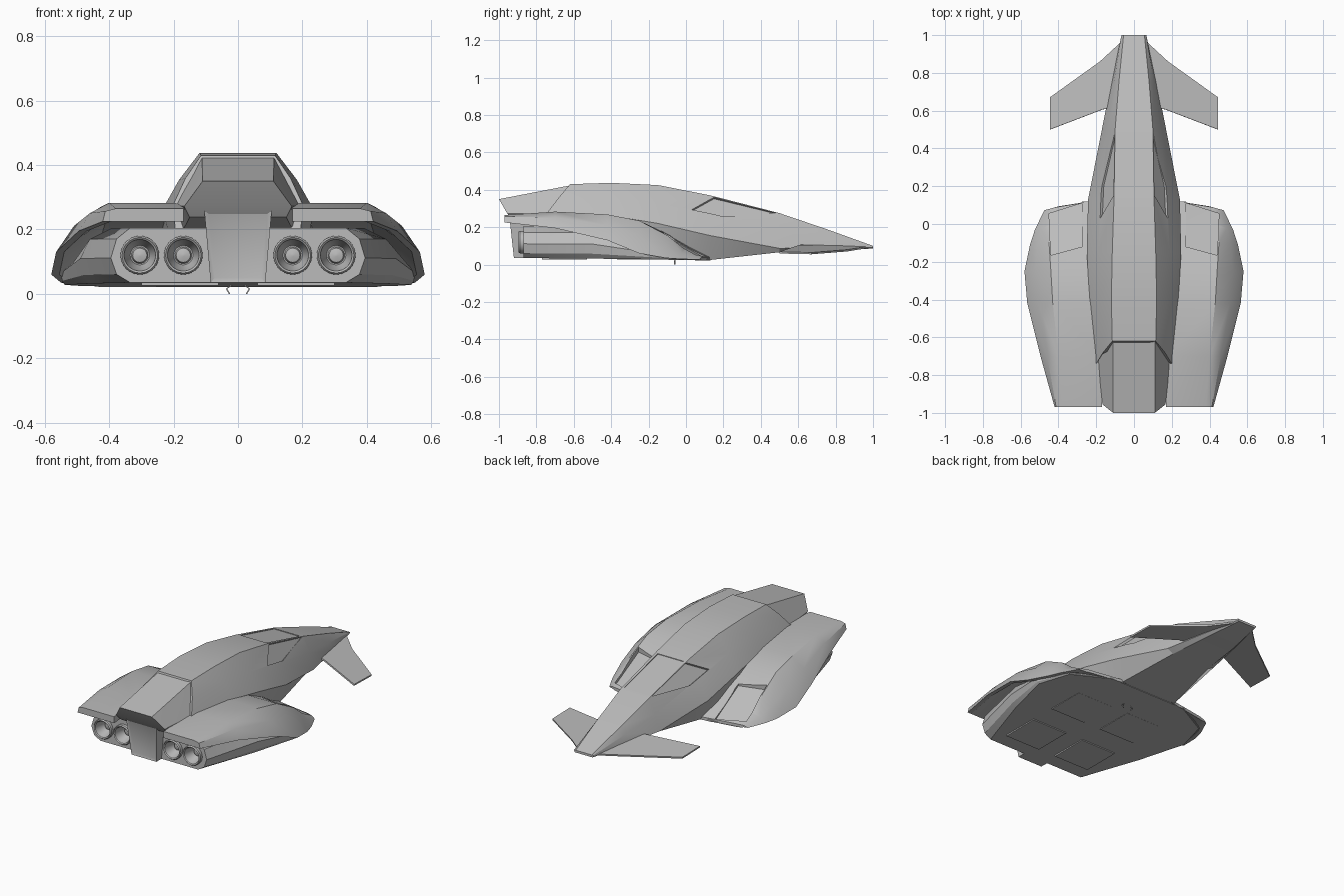
import bpy, bmesh, math
from mathutils import Vector

cube = bpy.data.objects.get("Cube")
if cube:
    bpy.data.objects.remove(cube, do_unlink=True)

grey = bpy.data.materials.new("hull_grey")
grey.use_nodes = True
GREY = (0.5, 0.5, 0.5, 1)
grey.diffuse_color = GREY
grey.node_tree.nodes["Principled BSDF"].inputs["Base Color"].default_value = GREY


def finish(name, bm):
    bmesh.ops.recalc_face_normals(bm, faces=bm.faces)
    mesh = bpy.data.meshes.new(name)
    bm.to_mesh(mesh)
    bm.free()
    obj = bpy.data.objects.new(name, mesh)
    bpy.context.collection.objects.link(obj)
    mesh.materials.append(grey)
    return obj


def loft(name, rings):
    """Skin a list of equal rings of 3D points and cap both ends."""
    bm = bmesh.new()
    rows = [[bm.verts.new(p) for p in ring] for ring in rings]
    n = len(rows[0])
    for a, b in zip(rows, rows[1:]):
        for i in range(n):
            j = (i + 1) % n
            bm.faces.new((a[i], a[j], b[j], b[i]))
    bm.faces.new(rows[0])
    bm.faces.new(rows[-1])
    return finish(name, bm)


def both(half):
    """Mirror a half section into a full ring."""
    return half + [(-x, y, z) for x, y, z in reversed(half)]


def hull(name, points):
    bm = bmesh.new()
    verts = [bm.verts.new(p) for p in points]
    bmesh.ops.convex_hull(bm, input=verts)
    bmesh.ops.dissolve_limit(bm, angle_limit=0.02, verts=bm.verts, edges=bm.edges)
    return finish(name, bm)


def block(name, points, shift):
    """Sweep a polygon along a vector."""
    return hull(name, points + [tuple(Vector(p) + Vector(shift)) for p in points])


def apply(obj, kind, **settings):
    mod = obj.modifiers.new(kind.title(), kind)
    for key, value in settings.items():
        setattr(mod, key, value)
    bpy.ops.object.select_all(action="DESELECT")
    bpy.context.view_layer.objects.active = obj
    obj.select_set(True)
    bpy.ops.object.modifier_apply(modifier=mod.name)


def cut(obj, cutter):
    apply(obj, "BOOLEAN", operation="DIFFERENCE", object=cutter, solver="EXACT")
    bpy.data.objects.remove(cutter, do_unlink=True)


def flip(points):
    return [(-x, y, z) for x, y, z in points]


# Fuselage: y, top half-width, top z, crease half-width, crease z, base half-width, base z
rings = []
for y, t, zt, w, zm, b, zb in [
        (-0.62, .115, .43, .2, .28, .19, .1), (-0.4, .12, .437, .235, .262, .2, .05),
        (-0.15, .115, .425, .25, .22, .2, .03), (0.13, .106, .37, .243, .155, .19, .025),
        (0.5, .1, .275, .17, .087, .13, .066), (0.75, .08, .19, .12, .09, .1, .072),
        (1.0, .055, .1, .065, .092, .06, .086)]:
    slant = 0.12 if y == -0.62 else 0
    rings.append(both([(t, y, zt), ((t + w) / 2 + .006, y - slant / 2, (zt + zm) / 2 + .004),
                       (w, y - slant, zm), (b, y - slant, zb)]))
fuselage = loft("fuselage", rings)

# Canopy recesses
pane = [(.095, .48, .272), (.098, .15, .352), (.168, .03, .285), (.16, .2, .25)]
cut(fuselage, block("pane_cutter", pane, (.064, 0, .048)))
cut(fuselage, block("pane_cutter", flip(pane), (-.064, 0, .048)))
screen = [(.088, .48, .276), (.088, .15, .361)]
cut(fuselage, block("screen_cutter", screen + flip(screen), (0, 0, .05)))

# Tail housing set into the slanted rear of the fuselage
tail = [(.112, -.6, .427), (.11, -1, .35), (.167, -.955, .272), (.192, -.72, .275),
        (.15, -.93, .238), (.17, -.7, .2)]
hull("tail_housing", tail + flip(tail))

# Wing shells: y, top z, ridge x, edge x, edge z, forward skew
rings = []
for y, zt, xr, xe, ze, s in [
        (-.97, .265, .38, .42, .225, 0), (-.7, .283, .4, .495, .195, 0),
        (-.42, .268, .43, .565, .13, 0), (-.25, .235, .44, .58, .06, 0),
        (-.08, .155, .45, .55, .035, .1), (.04, .085, .45, .525, .03, .28),
        (.13, .04, .42, .475, .026, .28)]:
    mx, mz = (xr + xe) / 2, (zt + ze) / 2
    k = 0.012 if y < 0 else 0.004
    under = max(.022, zt - .04)
    section = [(.17, zt), (xr, zt), (mx + k, mz + k), (xe, ze), (xe - .025, ze),
               (mx - .015, max(.022, mz - .02)), (xr - .02, under), (.17, under)]
    rings.append([(x, y - max(0, x - .27) * s, z) for x, z in section])
shell = loft("wing_shells", rings)
cut(shell, block("intake_cutter", [(.44, -.165, .16), (.275, -.12, .16),
                                   (.275, .11, .03), (.45, .055, .03)], (0, 0, .2)))
apply(shell, "MIRROR")

# Lower hull: y, half-width, top z, shoulder, lower rounding, bottom z
rings = []
for y, xe, zt, d, b, zb in [
        (-.87, .395, .205, .06, .06, .035), (-.5, .49, .205, .1, .03, .032),
        (-.2, .55, .11, .12, .012, .028), (0, .49, .05, .1, .01, .024),
        (.12, .27, .034, .05, .01, .022)]:
    h = zt - zb
    rings.append(both([(xe - d, y, zt), (xe - .3 * d, y, zt - .2 * h), (xe, y, zb + .45 * h),
                       (xe - .3 * b, y, zb + .15 * h), (xe - b, y, zb)]))
lower = loft("lower_hull", rings)


def lathe(name, x, z, profile, sides=32):
    """Spin (radius, y) pairs about a lengthwise axis."""
    rings = [[(x + r * math.cos(a), y, z + r * math.sin(a))
              for a in (math.tau * i / sides for i in range(sides))] for r, y in profile]
    return loft(name, rings)


# Engine nozzles, each in its own bore
for side in (-1, 1):
    for n, x in enumerate((.17, .305)):
        cut(lower, lathe("bore_cutter", side * x, .12, [(.056, -.95), (.056, -.78)]))
        lathe(f"nozzle_{'left' if side > 0 else 'right'}_{n + 1}", side * x, .12,
              [(.054, -.78), (.06, -.865), (.06, -.888), (.055, -.895), (.049, -.89),
               (.046, -.87), (.03, -.82), (.026, -.82), (.022, -.835), (.004, -.84)])

# Rear door with an inset panel
door = hull("rear_door", [(s * x, y, z) for s in (-1, 1) for x, y, z in
                          [(.105, -.945, .262), (.085, -.92, .035), (.105, -.75, .262),
                           (.085, -.75, .035)]])
bm = bmesh.new()
bm.from_mesh(door.data)
rear = [f for f in bm.faces if f.normal.y < -.8]
bmesh.ops.inset_region(bm, faces=rear, thickness=.02, depth=-.006)
bm.to_mesh(door.data)
bm.free()

# Nose fins
bm = bmesh.new()
v = [bm.verts.new(p) for p in [(.05, .98, .094), (.18, .86, .075), (.445, .67, .06),
                               (.445, .5, .064), (.17, .605, .1), (.05, .64, .106)]]
bm.faces.new((v[0], v[1], v[4], v[5]))
bm.faces.new((v[1], v[2], v[3], v[4]))
fins = finish("nose_fins", bm)
apply(fins, "SOLIDIFY", thickness=.01, offset=0)
apply(fins, "MIRROR")

# Belly plates
for i, (x, y) in enumerate([(sx, sy) for sx in (-.18, .18) for sy in (-.65, -.25)]):
    corners = [(x + a, y + b, .026) for a in (-.12, .12) for b in (-.12, .12)]
    block(f"belly_plate_{i + 1}", corners, (0, 0, .009))

# Small belly hook pair
for side in (-1, 1):
    path = [(.018, .026), (.033, .016), (.024, 0)]
    for n, (a, b) in enumerate(zip(path, path[1:])):
        block(f"belly_hook_{'left' if side > 0 else 'right'}_{n + 1}",
              [(side * (p[0] + w), -.063, p[1]) for p in (a, b) for w in (0, .005)], (0, .006, 0))

# Smooth shading with crisp panel edges
bpy.ops.object.select_all(action="DESELECT")
for obj in bpy.context.scene.objects:
    if obj.type == "MESH" and grey.name in obj.data.materials:
        obj.select_set(True)
        bpy.context.view_layer.objects.active = obj
bpy.ops.object.shade_smooth_by_angle(angle=math.radians(25))
